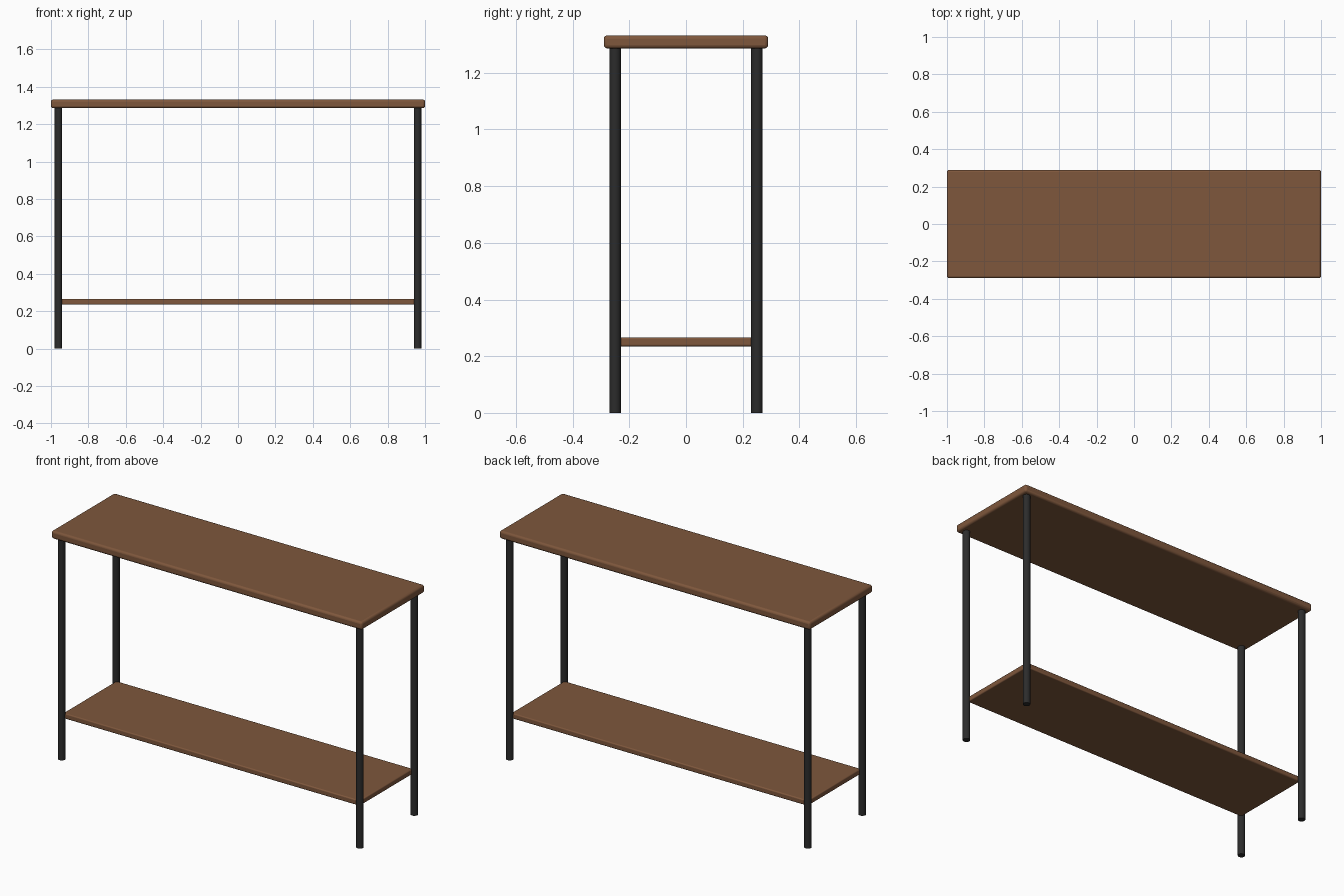
import bpy
import math

if "Cube" in bpy.data.objects:
    bpy.data.objects.remove(bpy.data.objects["Cube"])


def material(name, color):
    mat = bpy.data.materials.new(name)
    mat.diffuse_color = color
    mat.use_nodes = True
    mat.node_tree.nodes["Principled BSDF"].inputs["Base Color"].default_value = mat.diffuse_color
    return mat


wood = material("brown_wood", (0.21, 0.095, 0.045, 1))
metal = material("black_metal", (0.025, 0.025, 0.025, 1))


def finish(obj, name, mat):
    obj.name = name
    obj.data.materials.append(mat)
    bpy.ops.object.shade_smooth_by_angle(angle=math.radians(35))


def board(name, size, z_bottom, bevel):
    """Rounded-edge wooden board, centred in x and y."""
    bpy.ops.mesh.primitive_cube_add(size=1, location=(0, 0, z_bottom + size[2] / 2))
    obj = bpy.context.object
    obj.scale = size
    bpy.ops.object.transform_apply(location=False, rotation=False, scale=True)
    mod = obj.modifiers.new("rounded_edges", 'BEVEL')
    mod.width = bevel
    mod.segments = 3
    finish(obj, name, wood)


def leg(name, x, y):
    """Round metal post from the floor to the underside of the top."""
    height = 1.29
    bpy.ops.mesh.primitive_cylinder_add(vertices=24, radius=0.02, depth=height,
                                        location=(x, y, height / 2))
    finish(bpy.context.object, name, metal)


# Top and lower shelf
board("table_top", (2.0, 0.58, 0.046), 1.286, 0.012)
board("lower_shelf", (1.91, 0.49, 0.031), 0.235, 0.006)

# Four legs
for side, x in (("left", -0.96), ("right", 0.96)):
    for end, y in (("front", -0.25), ("back", 0.25)):
        leg(f"{end}_{side}_leg", x, y)
